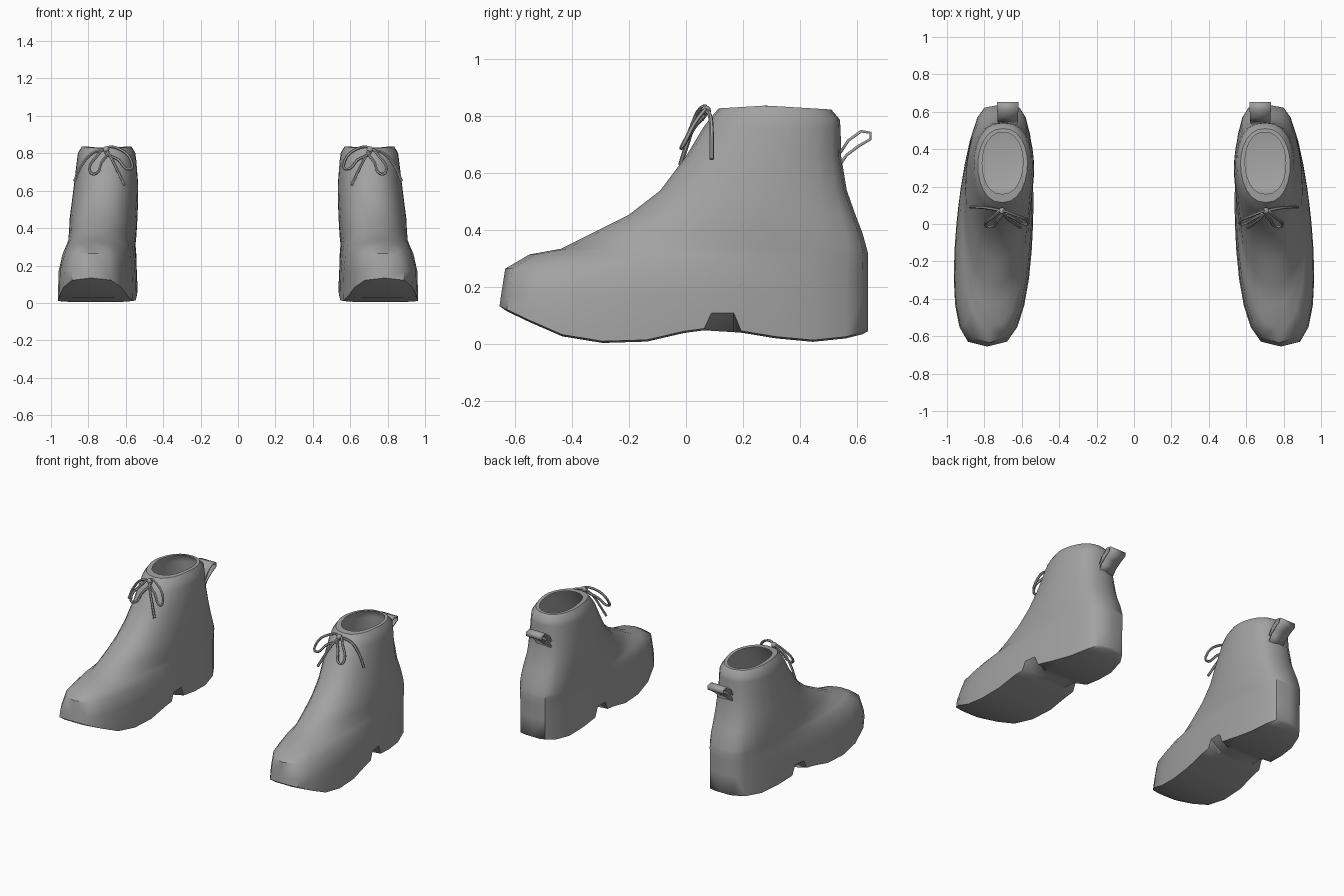
import bpy, math

if "Cube" in bpy.data.objects:
    bpy.data.objects.remove(bpy.data.objects["Cube"])

grey = bpy.data.materials.new("grey_leather")
grey.diffuse_color = (0.36, 0.36, 0.36, 1)
grey.use_nodes = True
grey.node_tree.nodes["Principled BSDF"].inputs["Base Color"].default_value = grey.diffuse_color


def interp(table, v):
    for (a, fa), (b, fb) in zip(table, table[1:]):
        if v <= b:
            return fa + (fb - fa) * max(0, (v - a) / (b - a))
    return table[-1][1]


def add_mesh(name, verts, faces):
    me = bpy.data.meshes.new(name)
    me.from_pydata(verts, [], faces)
    ob = bpy.data.objects.new(name, me)
    bpy.context.collection.objects.link(ob)
    me.materials.append(grey)
    return ob


# Stations along the foot, 0 = toe, 1 = heel, denser at the arch notch
ST = [0, .02, .08, .17, .28, .4, .5, .555, .575, .635, .655, .75, .85, .94, .985, 1]
N = len(ST)
SOLE = [(-.66, .13), (-.45, .03), (-.3, .004), (-.15, .006), (.04, .05),
        (.2, .04), (.4, .006), (.53, .012), (.64, .04)]

# Horizontal rings: z, front y, back y, front/back centre x,
# front/back half width, front roundness, back roundness
RINGS = [
    (0.00, -.655, .64, .785, .705, .225, .185, .60, .50),
    (0.17, -.65, .64, .785, .705, .218, .185, .60, .50),
    (0.265, -.635, .64, .775, .705, .195, .188, .65, .50),
    (0.315, -.55, .64, .765, .705, .165, .192, .75, .50),
    (0.335, -.44, .635, .755, .705, .160, .195, .85, .52),
    (0.39, -.33, .62, .745, .705, .160, .196, .90, .55),
    (0.455, -.20, .595, .735, .705, .165, .194, .90, .60),
    (0.54, -.09, .565, .725, .70, .165, .187, .85, .65),
    (0.66, 0.00, .545, .71, .70, .160, .177, .80, .75),
    (0.76, .06, .543, .705, .70, .155, .163, .80, .80),
    (0.805, .085, .54, .705, .70, .150, .156, .80, .80),
    (0.838, .115, .51, .705, .70, .130, .135, .85, .85),
    (0.838, .16, .49, .705, .70, .108, .110, .85, .85),
]


def ring_point(ring, k, side):
    z, yf, yb, cf, cb, wf, wb, pf, pb = ring
    s = ST[k]
    y = yf + (yb - yf) * s
    p = pf + (pb - pf) * s
    half = (wf + (wb - wf) * s) * max(0, math.sin(math.acos(1 - 2 * s))) ** p
    if z == 0:
        z = interp(SOLE, y) + .006
        if .08 < y < .18:      # notch in front of the heel
            z = .11
    elif z > .8:               # rim dips toward the back and front
        z -= .015 * abs(y - .28) / .25
    return (cf + (cb - cf) * s + side * half, y, z)


# Boot upper: rings lofted from the sole edge to the ankle opening
verts, faces = [], []
loop = [(k, 1) for k in range(N)] + [(k, -1) for k in range(N - 2, 0, -1)]
M = len(loop)
for ring in RINGS:
    verts += [ring_point(ring, k, side) for k, side in loop]
for r in range(len(RINGS) - 1):
    for i in range(M):
        j = (i + 1) % M
        faces.append((r * M + i, r * M + j, r * M + M + j, r * M + M + i))

# Sole: strips across the foot, centre fuller than the edge
rows = []
for k in range(N):
    if k in (0, N - 1):
        rows.append([k] * 4)
        continue
    a, b = verts[k], verts[M - k]
    row = [k]
    for t in (.2, .8):
        row.append(len(verts))
        verts.append((a[0] + (b[0] - a[0]) * t, a[1], interp(SOLE, a[1])))
    rows.append(row + [M - k])
for r0, r1 in zip(rows, rows[1:]):
    for c in range(3):
        f = list(dict.fromkeys((r0[c], r0[c + 1], r1[c + 1], r1[c])))
        faces.append(f)
boot = add_mesh("boot", verts, faces)

# Pull tab: ribbon loop behind the ankle
TAB = [(.54, .67), (.57, .715), (.615, .748), (.648, .742), (.648, .72),
       (.605, .695), (.565, .665), (.54, .63)]
tv = [(x, y, z) for y, z in TAB for x in (.622 - (y - .54) * .05, .728 + (y - .54) * .05)]
tf = [(2 * i, 2 * i + 1, 2 * i + 3, 2 * i + 2) for i in range(len(TAB) - 1)]
tab = add_mesh("pull_tab", tv, tf)
sol = tab.modifiers.new("thickness", 'SOLIDIFY')
sol.thickness = .01
sol.offset = 0


# Laces: bow with two loops, two tails and a knot
def lace(name, pts, closed=False):
    cu = bpy.data.curves.new(name, 'CURVE')
    cu.dimensions = '3D'
    cu.bevel_depth = .008
    cu.bevel_resolution = 1
    cu.resolution_u = 5
    cu.use_fill_caps = True
    sp = cu.splines.new('BEZIER')
    sp.bezier_points.add(len(pts) - 1)
    for bp, co in zip(sp.bezier_points, pts):
        bp.co = co
        bp.handle_left_type = bp.handle_right_type = 'AUTO'
    sp.use_cyclic_u = closed
    ob = bpy.data.objects.new(name, cu)
    bpy.context.collection.objects.link(ob)
    cu.materials.append(grey)
    return ob


knot = (.705, .07, .82)
laces = [
    lace("lace_loop_outer", [knot, (.75, .04, .79), (.79, -.01, .70),
                             (.765, -.015, .69), (.73, .02, .75)], True),
    lace("lace_loop_inner", [knot, (.64, .05, .825), (.565, .01, .74),
                             (.575, .0, .715), (.64, .03, .765)], True),
    lace("lace_tail_outer", [knot, (.78, .085, .80), (.84, .09, .73), (.875, .09, .65)]),
    lace("lace_tail_inner", [knot, (.675, .03, .77), (.635, .0, .69), (.607, -.02, .63)]),
]
bpy.ops.mesh.primitive_uv_sphere_add(segments=10, ring_count=6, radius=.018, location=knot)
knot_ob = bpy.context.object
knot_ob.name = "lace_knot"
knot_ob.data.materials.append(grey)

# Turn curves into meshes, smooth, and mirror everything for the other foot
for ob in [boot, tab, knot_ob] + laces:
    bpy.ops.object.select_all(action='DESELECT')
    ob.select_set(True)
    bpy.context.view_layer.objects.active = ob
    if ob.type == 'CURVE':
        bpy.ops.object.convert(target='MESH')
        ob = bpy.context.object
    bpy.ops.object.transform_apply(location=True, rotation=True, scale=True)
    bpy.ops.object.shade_smooth_by_angle(angle=math.radians(45))
    ob.modifiers.new("other_foot", 'MIRROR').use_mirror_merge = False
